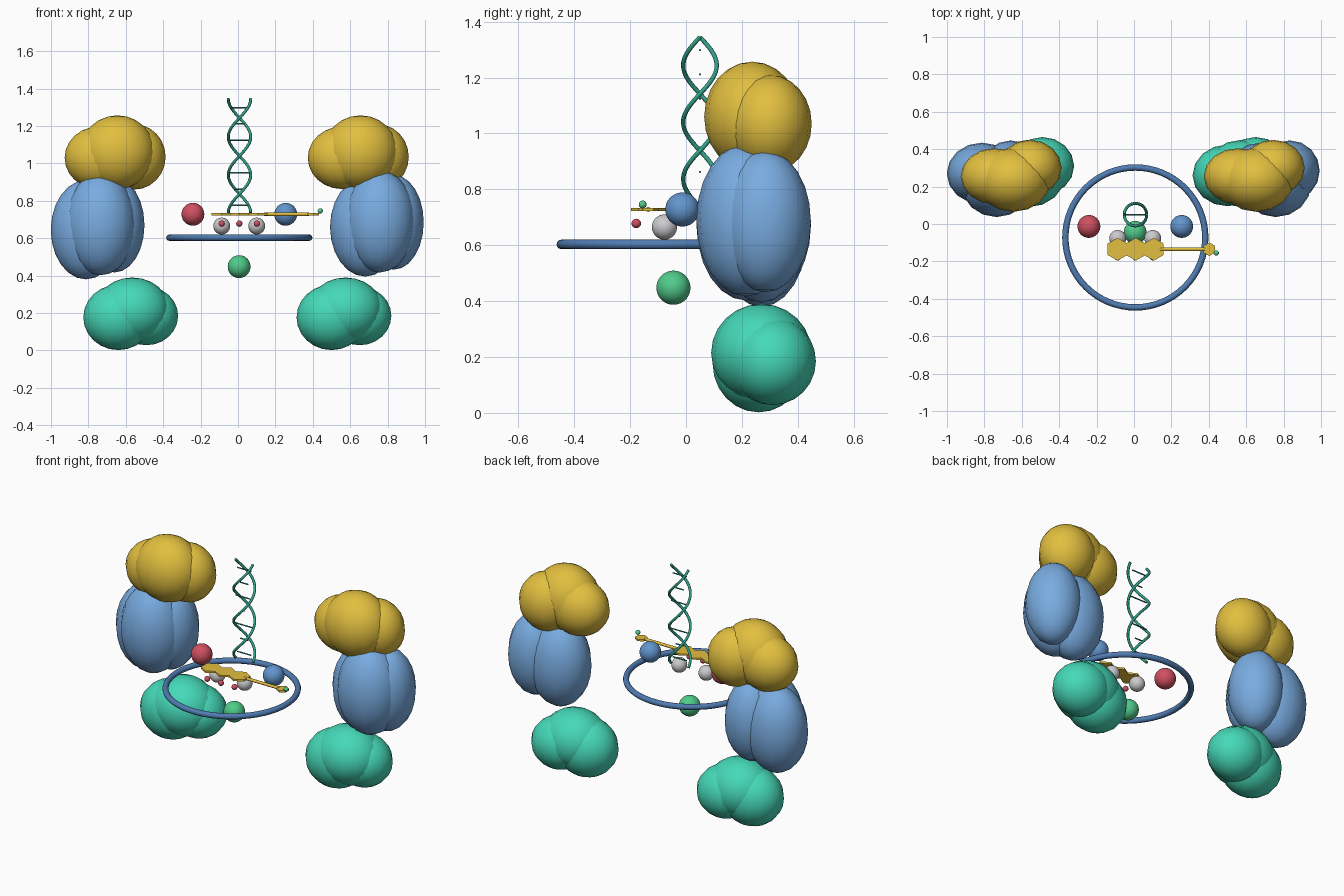
import bpy, math
from mathutils import Vector

cube = bpy.data.objects.get("Cube")
if cube:
    bpy.data.objects.remove(cube, do_unlink=True)


def material(name, *rgb):
    m = bpy.data.materials.new(name)
    m.use_nodes = True
    m.diffuse_color = (*rgb, 1)
    m.node_tree.nodes["Principled BSDF"].inputs["Base Color"].default_value = (*rgb, 1)
    return m


GOLD = material("gold", 0.76, 0.52, 0.05)
BLUE = material("sky blue", 0.19, 0.41, 0.75)
TEAL = material("teal", 0.06, 0.69, 0.48)
RED = material("red", 0.62, 0.08, 0.12)
GREEN = material("green", 0.08, 0.60, 0.25)
GREY = material("pale grey", 0.60, 0.60, 0.62)
MID_BLUE = material("mid blue", 0.12, 0.30, 0.61)
RING_BLUE = material("ring blue", 0.08, 0.20, 0.44)
DEEP_TEAL = material("deep teal", 0.03, 0.35, 0.24)


def finish(name, mat, smooth=True):
    ob = bpy.context.object
    ob.name = name
    ob.data.materials.append(mat)
    if smooth:
        bpy.ops.object.shade_smooth()
    return ob


def ball(name, mat, loc, radius, detail=4):
    bpy.ops.mesh.primitive_ico_sphere_add(subdivisions=detail, radius=radius, location=loc)
    finish(name, mat)


def lobe(name, mat, loc, size):
    bpy.ops.mesh.primitive_uv_sphere_add(segments=16, ring_count=12, radius=1, location=loc)
    finish(name, mat).scale = size


def rod(name, mat, a, b, radius, sides=12):
    a, b = Vector(a), Vector(b)
    bpy.ops.mesh.primitive_cylinder_add(vertices=sides, radius=radius,
                                        depth=(b - a).length, location=(a + b) / 2)
    ob = finish(name, mat, False)
    ob.rotation_euler = (b - a).to_track_quat("Z", "Y").to_euler()
    bpy.ops.object.shade_smooth_by_angle()


# Lobed clusters: colour, offset of the left copy, then centre and radii of each right lobe
clusters = {
    "upper_lobe": (GOLD, (1.30, 0, 0), [
        ((-0.645, 0.237, 1.06), (0.20, 0.172, 0.197)),
        ((-0.555, 0.30, 1.035), (0.168, 0.15, 0.175)),
        ((-0.745, 0.255, 1.03), (0.182, 0.15, 0.167))]),
    "middle_lobe": (BLUE, (1.493, 0, 0.015), [
        ((-0.735, 0.215, 0.675), (0.19, 0.178, 0.273)),
        ((-0.813, 0.27, 0.645), (0.188, 0.165, 0.265)),
        ((-0.66, 0.285, 0.67), (0.16, 0.162, 0.253))]),
    "lower_lobe": (TEAL, (1.14, 0, 0), [
        ((-0.565, 0.27, 0.215), (0.20, 0.18, 0.175)),
        ((-0.64, 0.26, 0.177), (0.187, 0.165, 0.175)),
        ((-0.49, 0.31, 0.185), (0.17, 0.155, 0.157))]),
}
for part, (mat, offset, lobes) in clusters.items():
    for i, (centre, size) in enumerate(lobes):
        lobe(f"right_{part}_{i + 1}", mat, centre, size)
        lobe(f"left_{part}_{i + 1}", mat, Vector(centre) + Vector(offset), size)

# Flat ring around the middle
bpy.ops.mesh.primitive_torus_add(location=(0.007, -0.072, 0.603), major_radius=0.374,
                                 minor_radius=0.017, major_segments=64, minor_segments=12)
finish("ring", RING_BLUE)

# Balls around the ring
ball("red_ball", RED, (-0.241, -0.013, 0.728), 0.061)
ball("blue_ball", MID_BLUE, (0.255, -0.013, 0.728), 0.061)
ball("green_ball", GREEN, (0.006, -0.045, 0.448), 0.061)
for side, x in (("right", -0.087), ("left", 0.1)):
    ball(side + "_eye", GREY, (x, -0.077, 0.665), 0.045)
for i in range(3):
    ball(f"bead_{i + 1}", RED, (-0.087 + i * 0.094, -0.178, 0.678), 0.017, 3)

# Double helix with rungs
cx, cy, bottom, top, radius = 0.008, 0.05, 0.735, 1.345, 0.06
for name, phase in (("helix_strand_a", 0), ("helix_strand_b", math.pi)):
    curve = bpy.data.curves.new(name, "CURVE")
    curve.dimensions = "3D"
    curve.bevel_depth = 0.008
    curve.bevel_resolution = 2
    curve.use_fill_caps = True
    spline = curve.splines.new("POLY")
    steps = 60
    spline.points.add(steps)
    for i, p in enumerate(spline.points):
        a = phase + 3 * math.pi * i / steps
        p.co = (cx + radius * math.cos(a), cy + radius * math.sin(a),
                bottom + (top - bottom) * i / steps, 1)
    curve.materials.append(DEEP_TEAL)
    ob = bpy.data.objects.new(name, curve)
    bpy.context.collection.objects.link(ob)
for i in range(7):
    z = bottom - 0.003 + (top - bottom) * (i + 0.5) / 7
    half = radius * abs(math.cos(3 * math.pi * (i + 0.5) / 7))
    rod(f"helix_rung_{i + 1}", DEEP_TEAL, (cx - half, cy, z), (cx + half, cy, z), 0.004, 8)


# Hexagonal plates with a handle and tip
def hexagon(name, x, r):
    bpy.ops.mesh.primitive_cylinder_add(vertices=6, radius=r, depth=0.011,
                                        location=(x, -0.135, 0.728))
    finish(name, GOLD, False)


for i in range(3):
    hexagon(f"hex_plate_{i + 1}", -0.088 + i * 0.097, 0.061)
rod("handle", GOLD, (0.14, -0.135, 0.728), (0.38, -0.135, 0.728), 0.009)
hexagon("handle_end", 0.403, 0.036)
ball("tip_bead", GREEN, (0.44, -0.155, 0.746), 0.014, 3)
